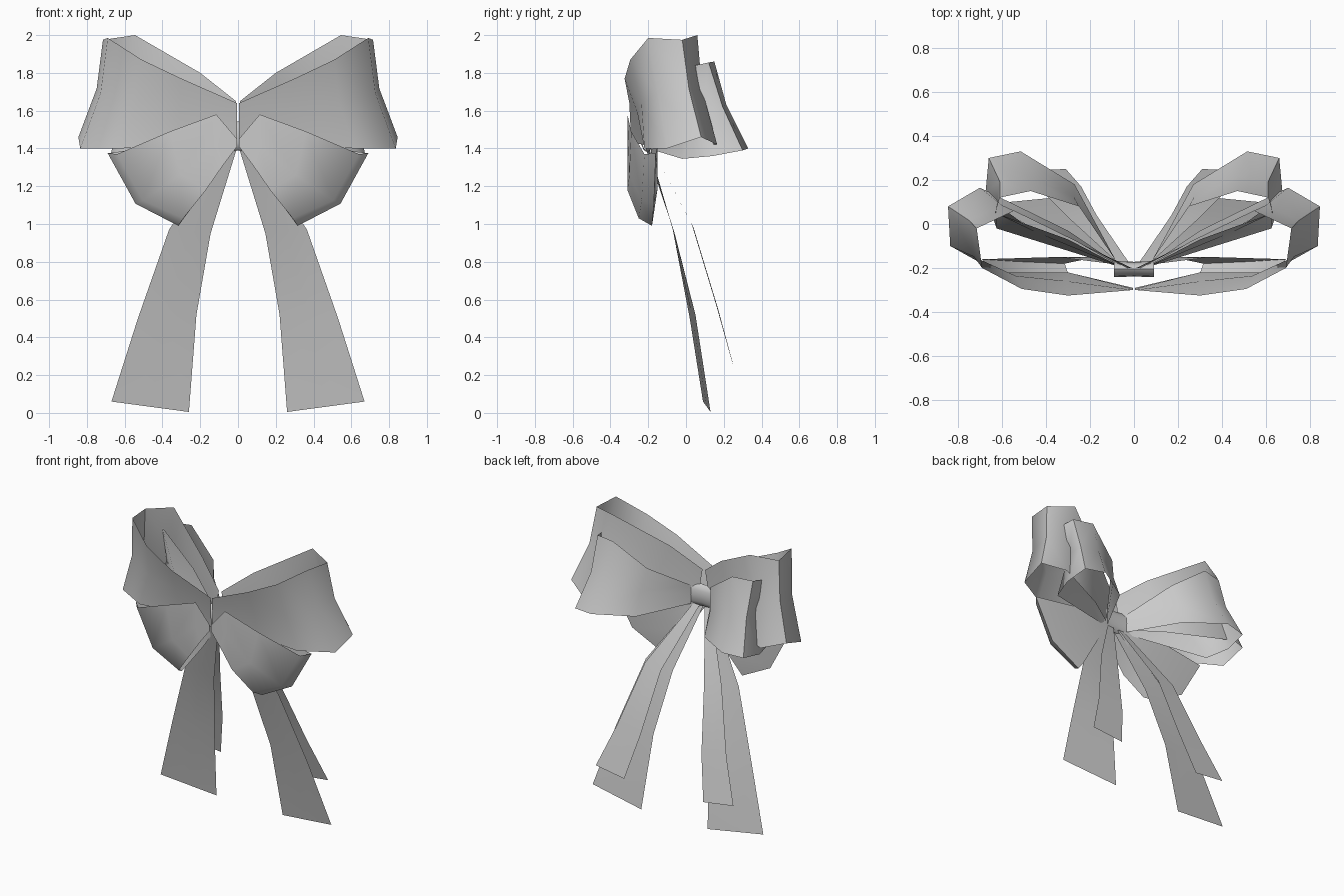
import bpy, math
from mathutils import Vector

if "Cube" in bpy.data.objects:
    bpy.data.objects.remove(bpy.data.objects["Cube"])


def finish(ob, mirror=True):
    bpy.context.collection.objects.link(ob)
    if mirror:
        m = ob.modifiers.new("mirror", 'MIRROR')
        m.use_mirror_merge = False
    bpy.ops.object.select_all(action='DESELECT')
    ob.select_set(True)
    bpy.context.view_layer.objects.active = ob
    bpy.ops.object.shade_smooth_by_angle(angle=math.radians(60))
    return ob


def ribbon(name, upper, lower, pinch=0.0, sag=(0, 0, 0)):
    """Strip between two edge paths; its middle row is pinched toward the loop centre or moved by sag."""
    up, lo = [Vector(p) for p in upper], [Vector(p) for p in lower]
    mids = [(a + b) / 2 for a, b in zip(up, lo)]
    centre = sum(mids, Vector()) / len(mids)
    n = len(up)
    for i, m in enumerate(mids):
        w = min(1.0, min(i, n - 1 - i) * 0.5)
        d = m - centre
        d.z = 0
        m += w * (Vector(sag) - pinch * d.normalized())
    verts = up + mids + lo
    faces = [(r * n + i, r * n + i + 1, (r + 1) * n + i + 1, (r + 1) * n + i)
             for r in range(2) for i in range(n - 1)]
    me = bpy.data.meshes.new(name)
    me.from_pydata([tuple(v) for v in verts], [], faces)
    return finish(bpy.data.objects.new(name, me))


# Large upper loops
ribbon("large_loop",
       [(0.005, -.30, 1.64), (.30, -.325, 1.77), (.51, -.295, 1.87), (.69, -.2, 1.985),
        (.715, -.02, 1.975), (.545, .06, 2.0), (.2, -.11, 1.8), (.01, -.2, 1.65)],
       [(0.005, -.29, 1.43), (.30, -.22, 1.42), (.62, -.22, 1.40), (.835, -.1, 1.40),
        (.845, .08, 1.46), (.70, .165, 1.42), (.3, -.03, 1.42), (.05, -.2, 1.42)],
       pinch=.035)

# Medium rear loops
ribbon("rear_loop",
       [(.08, -.17, 1.53), (.25, .08, 1.70), (.47, .15, 1.86), (.61, .12, 1.855),
        (.63, .05, 1.84), (.3, -.07, 1.68), (.05, -.2, 1.53)],
       [(.08, -.17, 1.40), (.27, .18, 1.39), (.515, .33, 1.40), (.66, .30, 1.39),
        (.675, .14, 1.36), (.625, -.02, 1.345), (.05, -.2, 1.40)],
       pinch=.03)

# Small lower front loops
ribbon("small_front_loop",
       [(.005, -.31, 1.45), (.115, -.31, 1.58), (.36, -.29, 1.49), (.64, -.22, 1.37),
        (.69, -.16, 1.375), (.35, -.15, 1.42), (.03, -.19, 1.46)],
       [(.005, -.31, 1.41), (.08, -.31, 1.31), (.17, -.31, 1.18), (.29, -.25, 1.03),
        (.315, -.18, .99), (.17, -.15, 1.19), (.01, -.19, 1.41)],
       sag=(.04, 0, -.075))

# Long front tails and shorter rear tails
ribbon("front_tail",
       [(.06, -.20, 1.42), (.365, -.07, .97), (.53, .02, .5), (.67, .09, .06)],
       [(.0, -.22, 1.42), (.145, -.06, .95), (.22, .05, .52), (.26, .13, .005)])
ribbon("rear_tail",
       [(.07, -.18, 1.40), (.30, .03, 1.0), (.43, .16, .57), (.54, .24, .285)],
       [(.02, -.18, 1.40), (.17, .04, .98), (.24, .17, .55), (.31, .25, .255)])

# Centre knot: oval band wrapped round the gathered ribbon
sides = 12
verts, faces = [], []
for x, s in ((-.09, 1.0), (0, .9), (.09, 1.0)):
    for i in range(sides):
        a = 2 * math.pi * i / sides
        verts.append((x, -.205 + .037 * s * math.cos(a), 1.465 + .085 * s * math.sin(a)))
for r in range(2):
    for i in range(sides):
        j = (i + 1) % sides
        faces.append((r * sides + i, (r + 1) * sides + i, (r + 1) * sides + j, r * sides + j))
me = bpy.data.meshes.new("knot")
me.from_pydata(verts, [], faces)
finish(bpy.data.objects.new("knot", me), mirror=False)
